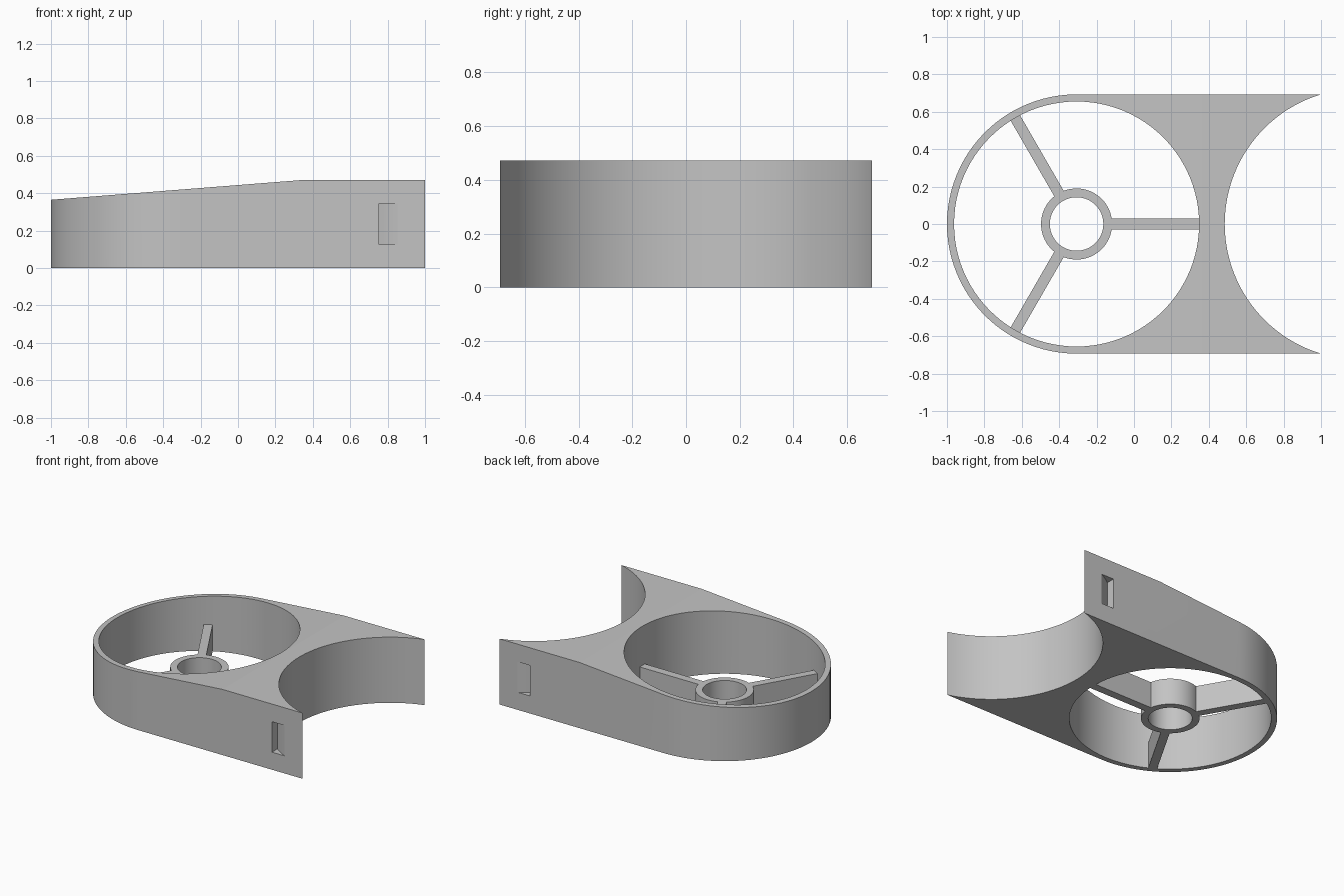
import bpy, bmesh, math

if "Cube" in bpy.data.objects:
    bpy.data.objects.remove(bpy.data.objects["Cube"])

RING_X, OUTER_R, HOLE_R = -0.307, 0.693, 0.655   # ring centre and radii
BAY_X, BAY_R, SLOT_R = 1.209, 0.724, 0.778       # concave end and slot floor
HEIGHT = 0.472

grey = bpy.data.materials.new("plain_grey")
grey.diffuse_color = (0.55, 0.55, 0.55, 1)
grey.use_nodes = True
grey.node_tree.nodes["Principled BSDF"].inputs["Base Color"].default_value = grey.diffuse_color


def arc(cx, r, a0, a1, n):
    return [(cx + r * math.cos(a0 + (a1 - a0) * i / n),
             r * math.sin(a0 + (a1 - a0) * i / n)) for i in range(n + 1)]


def circle(cx, r, n=96):
    return arc(cx, r, 0, 2 * math.pi, n)[:-1]


def prism(name, pts, lo, hi, place=lambda a, b, h: (a, b, h)):
    """Extrude a closed outline from lo to hi."""
    bm = bmesh.new()
    low = [bm.verts.new(place(a, b, lo)) for a, b in pts]
    top = [bm.verts.new(place(a, b, hi)) for a, b in pts]
    bm.faces.new(low)
    bm.faces.new(top)
    for i in range(len(pts)):
        j = (i + 1) % len(pts)
        bm.faces.new((low[i], low[j], top[j], top[i]))
    bmesh.ops.recalc_face_normals(bm, faces=bm.faces)
    me = bpy.data.meshes.new(name)
    bm.to_mesh(me)
    bm.free()
    me.materials.append(grey)
    ob = bpy.data.objects.new(name, me)
    bpy.context.collection.objects.link(ob)
    return ob


def activate(ob):
    bpy.ops.object.select_all(action='DESELECT')
    ob.select_set(True)
    bpy.context.view_layer.objects.active = ob


def cut(ob, cutter):
    activate(ob)
    m = ob.modifiers.new("cut", 'BOOLEAN')
    m.operation, m.solver, m.object = 'DIFFERENCE', 'EXACT', cutter
    bpy.ops.object.modifier_apply(modifier=m.name)
    bpy.data.objects.remove(cutter)


def smooth_walls(ob):
    """Smooth the curved walls, keep top and bottom faces flat."""
    activate(ob)
    bpy.ops.object.shade_smooth_by_angle(angle=math.radians(25))
    for p in ob.data.polygons:
        if abs(p.normal.z) > 0.5:
            p.use_smooth = False


# Body: rounded left end, straight sides, concave right end
half = math.asin(OUTER_R / BAY_R)
outline = arc(RING_X, OUTER_R, math.pi / 2, 3 * math.pi / 2, 48)
outline += arc(BAY_X, BAY_R, math.pi + half, math.pi - half, 48)
body = prism("ring_body", outline, 0, HEIGHT)

# Round opening
cut(body, prism("hole_cutter", circle(RING_X, HOLE_R), -0.1, 0.7))

# Sloping top towards the left end
slope = (HEIGHT - 0.365) / 1.36
line = lambda x: HEIGHT + slope * (x - 0.36)
cut(body, prism("slope_cutter",
                [(-1.2, line(-1.2)), (1.2, line(1.2)), (1.2, 0.8), (-1.2, 0.8)],
                -1, 1, lambda a, b, h: (a, h, b)))

# Side slots with a curved floor parallel to the concave end
x0, x1 = 0.755, 0.885
a0 = math.pi - math.acos((BAY_X - x0) / SLOT_R)
a1 = math.pi - math.acos((BAY_X - x1) / SLOT_R)
floor = arc(BAY_X, SLOT_R, a0, a1, 10)
for s in (-1, 1):
    pts = [(x, s * y) for x, y in floor + [(x1, 0.8), (x0, 0.8)]]
    cut(body, prism("slot_cutter", pts, 0.126, 0.345))
smooth_walls(body)

# Hub with three spokes, one outline
HUB_R, BORE_R, HALF_W, REACH = 0.19, 0.143, 0.029, 0.657
d = math.asin(HALF_W / HUB_R)
profile = []
for k in range(3):
    t = k * 2 * math.pi / 3
    c, s = math.cos(t), math.sin(t)
    for u, v in ((REACH, -HALF_W), (REACH, HALF_W)):
        profile.append((RING_X + u * c - v * s, u * s + v * c))
    profile += arc(RING_X, HUB_R, t + d, t + 2 * math.pi / 3 - d, 20)
spider = prism("hub_and_spokes", profile, 0, 0.19)
cut(spider, prism("bore_cutter", circle(RING_X, BORE_R, 64), -0.1, 0.5))
smooth_walls(spider)
